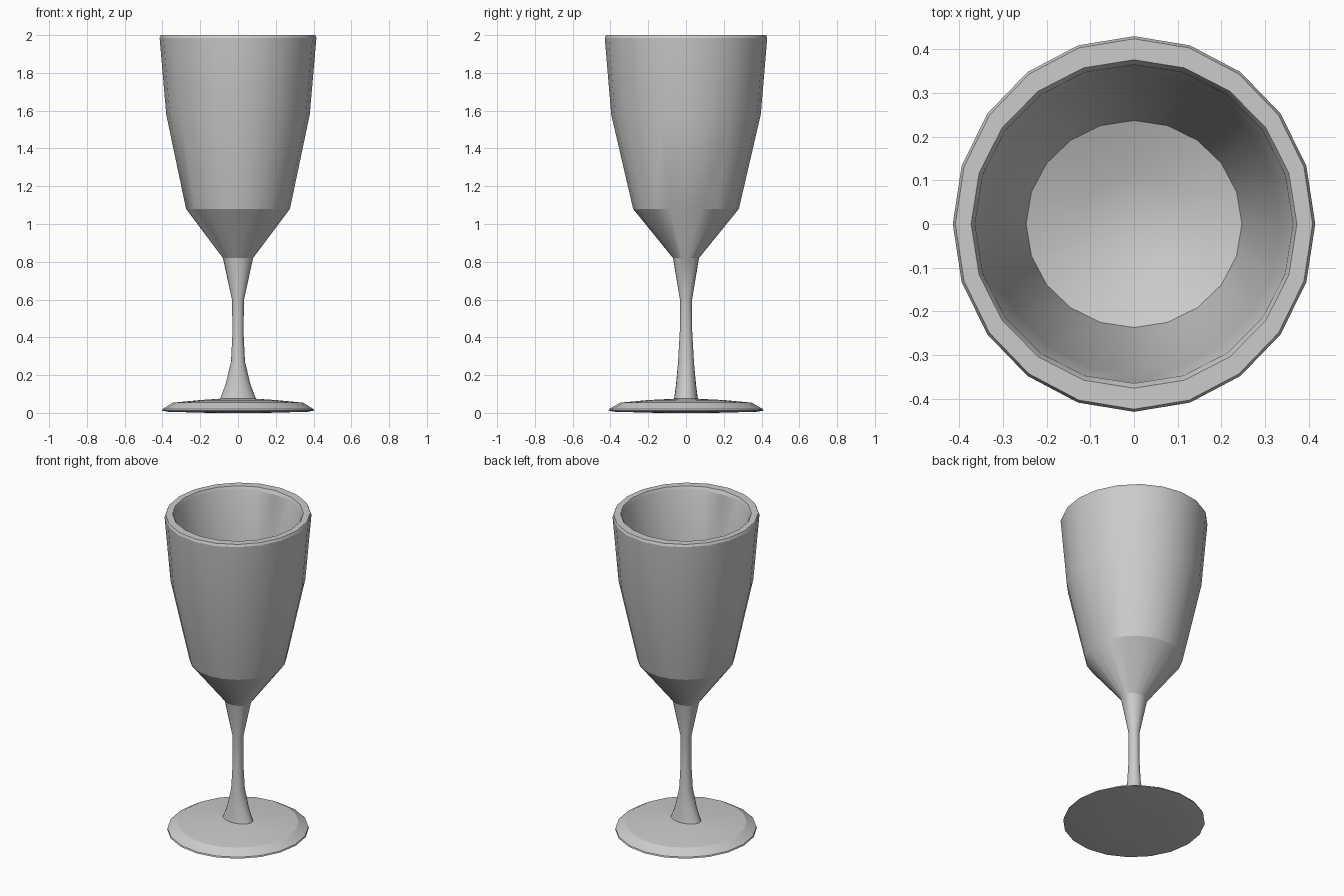
import bpy, bmesh, math

if "Cube" in bpy.data.objects:
    bpy.data.objects.remove(bpy.data.objects["Cube"])

SIDES = 20

# Continuous profile (x radius, y radius, z), from underside up to the inside floor
FOOT = [(0, 0, 0), (0.15, 0.15, 0.0), (0.37, 0.375, 0.006), (0.403, 0.41, 0.012),
        (0.400, 0.407, 0.02), (0.345, 0.35, 0.054), (0.20, 0.20, 0.068)]
STEM = [(0.095, 0.063, 0.075), (0.066, 0.053, 0.15), (0.037, 0.042, 0.27),
        (0.029, 0.033, 0.43), (0.032, 0.032, 0.60)]
BOWL_OUTER = [(0.08, 0.069, 0.82), (0.275, 0.28, 1.08), (0.38, 0.396, 1.58),
              (0.415, 0.43, 1.985), (0.409, 0.424, 2.0)]
BOWL_INNER = [(0.373, 0.376, 2.0), (0.364, 0.365, 1.98), (0.336, 0.345, 1.58),
              (0.247, 0.237, 1.10), (0.12, 0.115, 1.05), (0, 0, 1.03)]


def lathe(name, profile):
    """Revolve an elliptical profile; zero radius makes a pole."""
    bm = bmesh.new()
    rings = []
    for rx, ry, z in profile:
        if rx == 0:
            rings.append([bm.verts.new((0, 0, z))] * SIDES)
        else:
            rings.append([bm.verts.new((rx * math.cos(a), ry * math.sin(a), z))
                          for a in (math.tau * i / SIDES for i in range(SIDES))])
    for low, high in zip(rings, rings[1:]):
        for i in range(SIDES):
            j = (i + 1) % SIDES
            corners = [low[i], low[j], high[j], high[i]]
            bm.faces.new(list(dict.fromkeys(corners)))
    bmesh.ops.recalc_face_normals(bm, faces=bm.faces)
    mesh = bpy.data.meshes.new(name)
    bm.to_mesh(mesh)
    bm.free()
    obj = bpy.data.objects.new(name, mesh)
    bpy.context.collection.objects.link(obj)
    return obj


# Foot, stem and bowl form one closed surface
glass = lathe("stemmed_glass", FOOT + STEM + BOWL_OUTER + BOWL_INNER)

# Smooth sides, with crisp rim, shoulder and foot edges
bpy.context.view_layer.objects.active = glass
glass.select_set(True)
bpy.ops.object.shade_smooth_by_angle(angle=math.radians(25))
